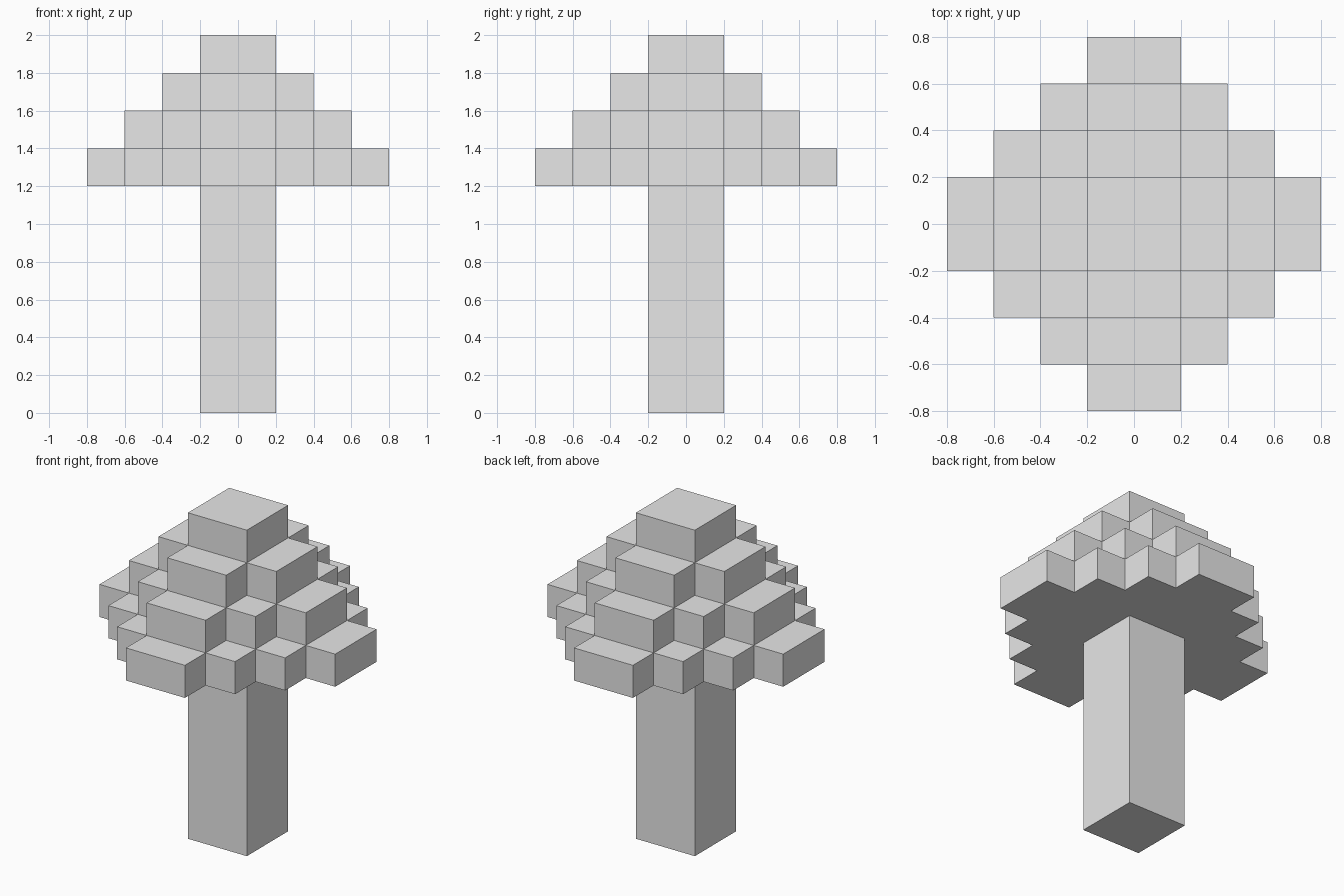
import bpy
import bmesh
from mathutils import Matrix, Vector

cube = bpy.data.objects.get("Cube")
if cube:
    bpy.data.objects.remove(cube, do_unlink=True)

UNIT = 0.2          # edge of one block
TRUNK_TOP = 1.2
TIERS = 4

grey = bpy.data.materials.new("plain grey")
grey.use_nodes = True
grey.diffuse_color = (0.8, 0.8, 0.8, 1)
grey.node_tree.nodes["Principled BSDF"].inputs["Base Color"].default_value = (0.8, 0.8, 0.8, 1)


def add_object(name, bm):
    bmesh.ops.recalc_face_normals(bm, faces=bm.faces)
    mesh = bpy.data.meshes.new(name)
    bm.to_mesh(mesh)
    bm.free()
    mesh.materials.append(grey)
    obj = bpy.data.objects.new(name, mesh)
    bpy.context.collection.objects.link(obj)
    return obj


# Trunk: square post reaching the underside of the canopy
bm = bmesh.new()
bmesh.ops.create_cube(bm, size=1, matrix=Matrix.Translation((0, 0, TRUNK_TOP / 2))
                      @ Matrix.Diagonal((2 * UNIT, 2 * UNIT, TRUNK_TOP, 1)))
add_object("trunk", bm)


# Canopy: stepped pyramid of blocks, each tier a smaller stepped diamond
def filled(x, y, z):
    ring = lambda n: n if n >= 0 else -n - 1
    return z >= 0 and ring(x) + ring(y) + z < TIERS


axes = [Vector((1, 0, 0)), Vector((0, 1, 0)), Vector((0, 0, 1))]
bm = bmesh.new()
for x in range(-TIERS, TIERS):
    for y in range(-TIERS, TIERS):
        for z in range(TIERS):
            if not filled(x, y, z):
                continue
            centre = Vector((x + 0.5, y + 0.5, z + 0.5))
            for i, axis in enumerate(axes):
                u, v = axes[i - 2] / 2, axes[i - 1] / 2
                for side in (-1, 1):
                    step = axis * side
                    if filled(x + int(step.x), y + int(step.y), z + int(step.z)):
                        continue
                    mid = centre + step / 2
                    corners = [mid - u - v, mid + u - v, mid + u + v, mid - u + v]
                    if side < 0:
                        corners.reverse()
                    bm.faces.new([bm.verts.new(c * UNIT + Vector((0, 0, TRUNK_TOP)))
                                  for c in corners])
bmesh.ops.remove_doubles(bm, verts=bm.verts, dist=UNIT / 100)
add_object("canopy", bm)
